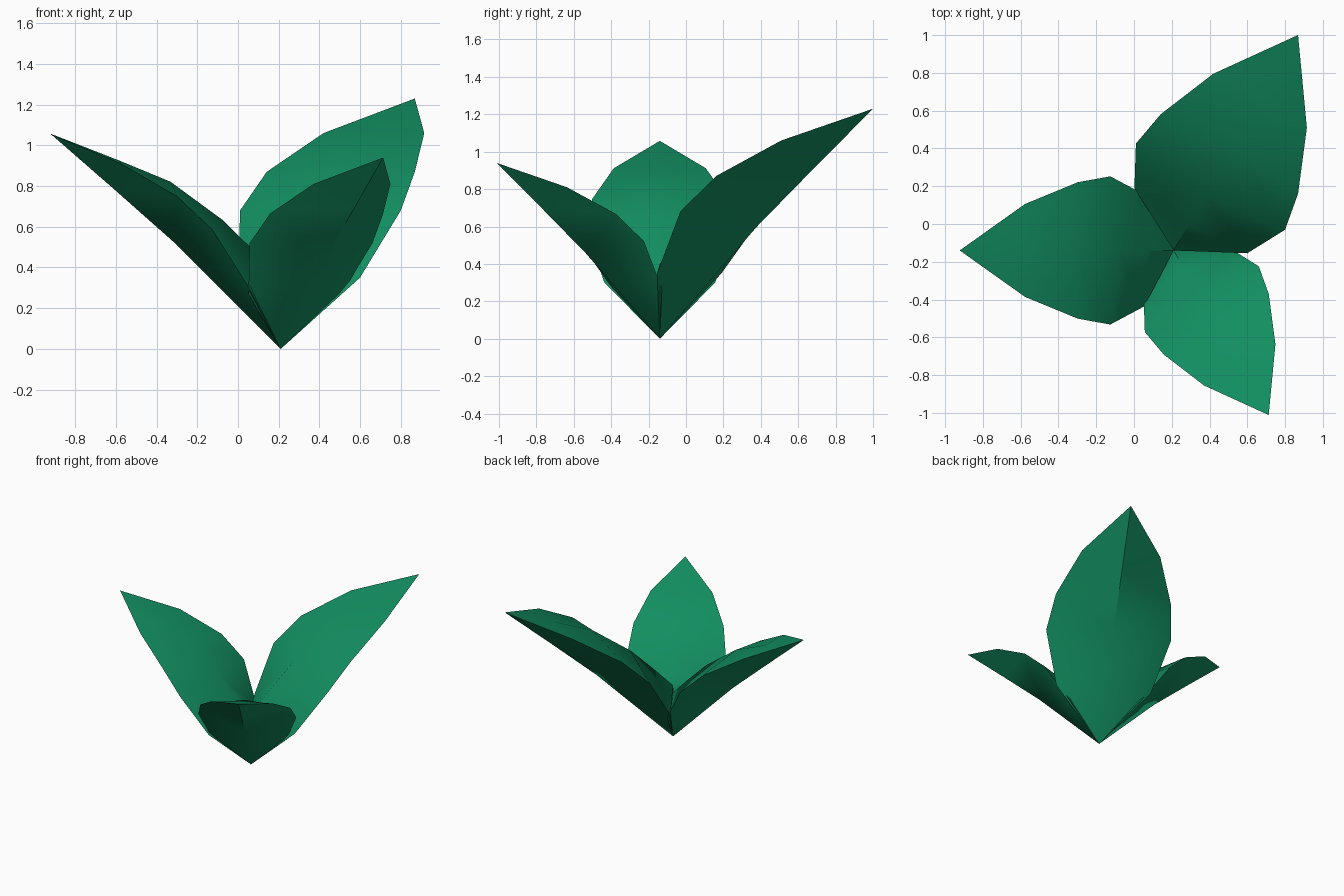
import bpy, bmesh, math
from mathutils import Matrix, Vector

if "Cube" in bpy.data.objects:
    bpy.data.objects.remove(bpy.data.objects["Cube"])

green = bpy.data.materials.new("leaf green")
green.diffuse_color = (0.006, 0.27, 0.118, 1)
green.use_nodes = True
green.node_tree.nodes["Principled BSDF"].inputs["Base Color"].default_value = green.diffuse_color

BASE = Vector((0.21, -0.14, 0.0))
TIP = (1.317, 0, 1.23)
# Leaf profiles: x runs outward, y is half width, z is up
RIM = [(0.182, 0.345, 0.35), (0.39, 0.456, 0.68), (0.59, 0.42, 0.87), (0.915, 0.286, 1.06)]
KEEL = [(0.2, 0, 0.2), (0.4, 0, 0.4), (0.6, 0, 0.6), (0.95, 0, 0.91)]
CROWN = [(0.163, 0, 0.57), (0.333, 0, 0.737), (0.63, 0, 0.955), (0.92, 0, 1.075)]
HEART = (0.0, 0, 0.40)


def leaf(name, angle, size):
    """Plump pointed leaf: keel underneath, rounded crown on the inside."""
    bm = bmesh.new()
    add = lambda p: bm.verts.new(p)
    base, tip, heart = add((0, 0, 0)), add(TIP), add(HEART)
    keel = [base] + [add(p) for p in KEEL] + [tip]
    crown = [heart] + [add(p) for p in CROWN] + [tip]
    for side in (1, -1):
        rim = [add((x, y * side, z)) for x, y, z in RIM] + [tip]
        # inner end wall, then the first under and upper faces
        bm.faces.new((base, rim[0], heart))
        bm.faces.new((base, keel[1], rim[0]))
        bm.faces.new((heart, rim[0], crown[1]))
        for i in range(4):
            for mid in (keel, crown):
                loop = [rim[i], mid[i + 1], mid[i + 2], rim[i + 1]]
                bm.faces.new(list(dict.fromkeys(loop)))
    bmesh.ops.recalc_face_normals(bm, faces=bm.faces)
    bm.transform(Matrix.Translation(BASE) @ Matrix.Rotation(math.radians(angle), 4, 'Z')
                 @ Matrix.Scale(size, 4))
    mesh = bpy.data.meshes.new(name)
    bm.to_mesh(mesh)
    bm.free()
    mesh.materials.append(green)
    obj = bpy.data.objects.new(name, mesh)
    bpy.context.collection.objects.link(obj)
    bpy.ops.object.select_all(action='DESELECT')
    obj.select_set(True)
    bpy.context.view_layer.objects.active = obj
    bpy.ops.object.shade_smooth_by_angle(angle=math.radians(50))


# Three leaves of different size, a third of a turn apart
leaf("large_leaf", 60, 1.0)
leaf("medium_leaf", 180, 0.86)
leaf("small_leaf", 300, 0.764)
